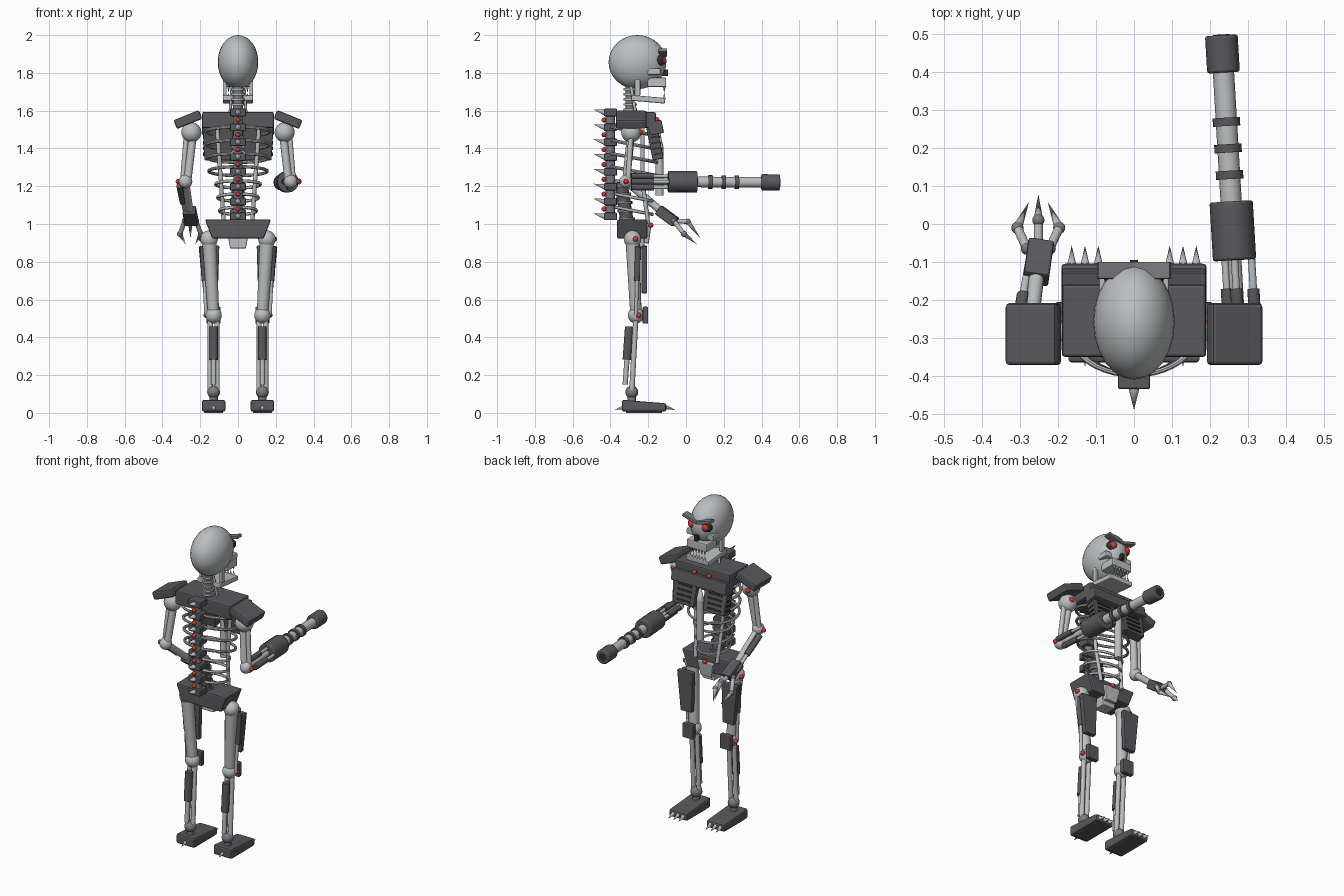
import bpy, math
from mathutils import Vector

default_cube = bpy.data.objects.get("Cube")
if default_cube:
    bpy.data.objects.remove(default_cube, do_unlink=True)


def material(name, red, green, blue):
    mat = bpy.data.materials.new(name)
    mat.use_nodes = True
    colour = (red, green, blue, 1)
    mat.diffuse_color = colour
    mat.node_tree.nodes["Principled BSDF"].inputs["Base Color"].default_value = colour
    return mat


STEEL = material("light steel", .5, .52, .53)
DARK = material("dark armour", .1, .1, .11)
JOINT = material("joint steel", .2, .2, .22)
BLACK = material("vent black", .03, .03, .03)
RED = material("red light", .65, .04, .02)
UP, FRONT, ACROSS = Vector((0, 0, 1)), Vector((0, 1, 0)), Vector((1, 0, 0))


def finish(name, mat, smooth=True):
    part = bpy.context.object
    part.name = part.data.name = name
    part.data.materials.append(mat)
    if smooth:
        bpy.ops.object.shade_smooth_by_angle()
    return part


def add_bevel(part, width):
    modifier = part.modifiers.new("edge bevel", "BEVEL")
    modifier.width, modifier.segments = width, 2


def box(name, place, size, mat=DARK, tilt=0, roll=0, turn=0, taper=1, bevel=.006):
    """Box tilted in degrees; taper narrows its lower end."""
    bpy.ops.mesh.primitive_cube_add(size=1, location=place,
                                    rotation=[math.radians(angle) for angle in (tilt, roll, turn)])
    part = finish(name, mat, smooth=False)
    for vert in part.data.vertices:
        if vert.co.z < 0:
            vert.co.x *= taper
        vert.co = [coord * length for coord, length in zip(vert.co, size)]
    if bevel:
        add_bevel(part, bevel)
    return part


def rod(name, start, end, radius, mat=STEEL, end_radius=None):
    """Cylinder between two points, or a cone if end_radius is given."""
    start, end = Vector(start), Vector(end)
    axis = end - start
    bpy.ops.mesh.primitive_cone_add(vertices=16, radius1=radius,
                                    radius2=radius if end_radius is None else end_radius,
                                    depth=axis.length, location=(start + end) / 2,
                                    rotation=axis.to_track_quat("Z", "Y").to_euler())
    return finish(name, mat)


def spike(name, start, direction, radius):
    return rod(name, start, Vector(start) + Vector(direction), radius, STEEL, 0)


def ball(name, place, radius, mat=STEEL, stretch=(1, 1, 1)):
    bpy.ops.mesh.primitive_uv_sphere_add(segments=24, ring_count=16, radius=radius, location=place)
    bpy.context.object.scale = stretch
    return finish(name, mat)


def light(name, place, radius=.014):
    return ball(name + "_light", place, radius, RED)


def piston(name, start, end, radius, split=.5):
    """Dark sleeve on the first part of a line, thin rod on the rest."""
    start, end = Vector(start), Vector(end)
    middle = start.lerp(end, split)
    rod(name + "_sleeve", start, middle, radius, DARK)
    rod(name + "_piston", middle, end, radius * .6)


# Skull, jaws and teeth
SKULL = Vector((0, -.257, 1.857))
ball("skull", SKULL, .143, STEEL, (.75, 1.07, 1))
box("upper_jaw", (0, -.155, 1.75), (.14, .1, .05), STEEL)
box("lower_jaw", (0, -.2, 1.66), (.16, .18, .03), STEEL, tilt=-5)
box("nose_hole", (0, -.11, 1.8), (.02, .03, .035), BLACK, bevel=0)
for index in range(6):
    root = Vector((.02 * (index - 2.5), -.115, 1.73))
    spike("upper_tooth", root, -UP * .035, .008)
    spike("lower_tooth", root - UP * .065, UP * .03, .007)

# Neck
NECK = Vector((0, -.295, 1.55))
rod("neck", NECK, NECK + UP * .2, .026, JOINT)
for index in range(5):
    base = NECK + UP * (.05 + index * .027)
    rod("neck_ring", base, base + UP * .012, .035)

# Spine: plates, spikes and lights
SPINE = Vector((0, -.4, 1.04))
STEP = .0786
rod("spine_core", SPINE, SPINE + UP * STEP * 7, .025, JOINT)
for index in range(8):
    place = SPINE + UP * STEP * index
    box("vertebra", place, (.085, .07, .04))
    spike("spine_spike", place - FRONT * .03, UP * .016 - FRONT * .06, .015)
    if index < 7:
        light("spine", place - FRONT * .034 + UP * STEP / 2, .013)
WAIST = Vector((0, -.31, 1))
LOWER_TOP = Vector((0, -.345, 1.22))
rod("lower_spine", WAIST, LOWER_TOP, .035, DARK)
for index in range(5):
    start = WAIST.lerp(LOWER_TOP, (index + .4) / 5)
    rod("lower_spine_ring", start, start + UP * .016, .043, JOINT)

# Rib cage and sternum
for index in range(7):
    upper = index < 4
    width = .17 - .005 * index if upper else .16 - .01 * index
    bpy.ops.mesh.primitive_torus_add(major_segments=40, minor_segments=8, major_radius=1, minor_radius=.055,
                                     location=(0, -.275, 1.49 - .07 * index), rotation=(-.19, 0, 0))
    finish("rib", STEEL).scale = (width, .125 if upper else .1, .16)
STERNUM = Vector((0, -.14, 1.15))
rod("sternum", STERNUM, STERNUM + UP * .25, .022)
spike("sternum_tip", STERNUM + UP * .25, UP * .1, .022)

# Collar and pelvis
box("collar", (0, -.255, 1.55), (.38, .19, .085), bevel=.008)
box("breastplate_top", (0, -.16, 1.51), (.38, .075, .07), tilt=11)
PELVIS = Vector((0, -.285, .973))
box("pelvis", PELVIS, (.35, .16, .1), taper=.78, bevel=.008)
box("pelvis_front_plate", PELVIS + FRONT * .077 - UP * .03, (.11, .035, .09), STEEL, tilt=-8, taper=.7)
box("pelvis_keel", PELVIS + FRONT * .025 - UP * .068, (.11, .08, .07), STEEL, taper=.75)
light("pelvis", PELVIS + FRONT * .098 + UP * .02)

ELBOWS = {}
for side, sign in (("left_", 1), ("right_", -1)):
    out = ACROSS * sign

    # Face and neck details
    eye = SKULL + out * .048 + FRONT * .115 + UP * .01
    ball(side + "eye_socket", eye, .031, BLACK)
    light(side + "eye", eye + FRONT * .016, .022)
    box(side + "brow", eye + FRONT * .02 + UP * .04, (.1, .045, .018), JOINT, roll=-16 * sign, bevel=.003)
    box(side + "cheekbone", eye + out * .022 - FRONT * .028 - UP * .06, (.045, .07, .035), STEEL)
    box(side + "jaw_hinge", SKULL + out * .07 - UP * .13, (.02, .03, .1), STEEL)
    rod(side + "neck_piston", NECK + out * .045 + FRONT * .035, NECK + out * .03 + UP * .2, .008)

    # Torso struts
    strut_middle = WAIST + out * .09 + FRONT * .08 + UP * .22
    rod(side + "torso_strut", strut_middle + out * .02 + UP * .28, strut_middle, .011)
    rod(side + "waist_strut", strut_middle, WAIST + out * .075 + FRONT * .11, .011)

    # Breastplate half with vents
    plate = out * .105 + Vector((0, -.165, 1.43))
    box(side + "breastplate", plate, (.165, .058, .18), tilt=11, taper=.88)
    for row in range(4):
        height = row * .03 - .06
        slot = plate + UP * height - FRONT * height * math.tan(math.radians(11))
        box(side + "vent", slot + FRONT * .03, (.095, .009, .011), BLACK, tilt=11, bevel=0)
        box(side + "side_vent", slot + out * .077, (.009, .04, .01), BLACK, tilt=11, bevel=0)
    light(side + "chest", out * .05 + Vector((0, -.155, 1.552)))

    # Shoulder and upper arm
    shoulder = out * .247 + Vector((0, -.29, 1.485))
    elbow = ELBOWS[side] = out * .278 + Vector((0, -.317, 1.225))
    box(side + "shoulder_pad", shoulder + out * .018 + UP * .068, (.145, .163, .05), roll=22 * sign, bevel=.01)
    ball(side + "shoulder", shoulder, .053)
    light(side + "shoulder", shoulder + FRONT * .045 + out * .01, .017)
    rod(side + "upper_arm", shoulder - out * .01, elbow - out * .01, .021)
    rod(side + "arm_piston", shoulder + out * .025, elbow + out * .015 + FRONT * .01, .014)
    ball(side + "elbow", elbow, .036)
    light(side + "elbow", elbow + out * .038)

    # Leg joints and lights
    hip = out * .153 + Vector((0, -.283, .92))
    knee = out * .129 + Vector((0, -.265, .517))
    ankle = out * .129 + Vector((0, -.287, .11))
    for name, place, radius in (("hip", hip, .046), ("knee", knee, .043)):
        ball(side + name, place, radius)
        light(side + name, place + out * .04 + FRONT * .015)
    ball(side + "ankle", ankle, .034, JOINT)

    # Thigh and shin
    rod(side + "thigh", hip, knee, .038, STEEL, .03)
    box(side + "thigh_plate", hip.lerp(knee, .4) + out * .006 + FRONT * .055, (.11, .03, .25),
        roll=2 * sign, taper=.7)
    piston(side + "thigh", hip + out * .033 + FRONT * .03 - UP * .04, knee + out * .04, .016)
    box(side + "kneecap", knee + FRONT * .05, (.075, .03, .09))
    for shift in (-.018, .018):
        rod(side + "shin", knee + ACROSS * shift, ankle + ACROSS * shift, .014)
    piston(side + "calf", knee - FRONT * .035 - UP * .06, ankle - FRONT * .035 + UP * .04, .023, .57)
    rod(side + "ankle_post", ankle, ankle - UP * .06, .022, JOINT)

    # Foot wedge with claws
    sole = ankle + FRONT * .065 - UP * .104
    box(side + "sole", sole, (.1, .19, .012), bevel=.002)
    foot = box(side + "foot", sole + UP * .032, (.125, .235, .062), bevel=.01)
    for vert in foot.data.vertices:
        if vert.co.y > 0 and vert.co.z > 0:
            vert.co.z -= .018
    for toe in (-1, 0, 1):
        spike(side + "toe_claw", sole + ACROSS * toe * .035 + FRONT * .11 + UP * .025, FRONT * .055 - UP * .015, .013)
    spike(side + "heel_spike", sole - FRONT * .105 + UP * .025, -FRONT * .05 - UP * .015, .012)

# Gun forearm along one straight axis
ELBOW, MUZZLE = ELBOWS["left_"], Vector((.23, .497, 1.22))
AXIS = (MUZZLE - ELBOW).normalized()


def along(front):
    return ELBOW + AXIS * (front - ELBOW.y)


rod("gun_forearm", ELBOW, along(-.09), .018)
for offset in (ACROSS * .045, -ACROSS * .025, UP * .03, -UP * .03):
    piston("gun_forearm", along(-.29) + offset, along(-.09) + offset, .016, .6)
add_bevel(rod("gun_body", along(-.095), along(.06), .057, DARK), .006)
rod("gun_barrel", along(.05), along(.42), .028)
for front in (.13, .2, .27):
    rod("barrel_ring", along(front) - AXIS * .011, along(front) + AXIS * .011, .036, DARK)
add_bevel(rod("gun_muzzle", along(.4), MUZZLE, .043, DARK), .006)
rod("muzzle_bore", MUZZLE - AXIS * .01, MUZZLE + AXIS * .002, .022, BLACK)

# Claw forearm, palm and fingers
ELBOW, PALM = ELBOWS["right_"], Vector((-.252, -.1, 1.042))
rod("claw_forearm", ELBOW, PALM, .02)
for shift in (-.035, -.005):
    piston("claw", ELBOW.lerp(PALM, .12) + ACROSS * shift, PALM + ACROSS * shift * .7, .017, .55)
box("palm", PALM, (.068, .115, .055), tilt=-36, turn=-8)
for spread in (-1, 0, 1):
    bend = abs(spread)
    knuckle = PALM + ACROSS * spread * .03 + FRONT * .035 - UP * .025
    middle = PALM + ACROSS * spread * .055 + FRONT * (.11 - .02 * bend) - UP * (.03 + .065 * bend)
    tip = PALM + ACROSS * spread * .025 + FRONT * (.178 - .02 * bend) - UP * (.12 + .03 * bend)
    rod("finger_bone", knuckle, middle, .012)
    spike("finger_claw", middle, tip - middle, .013)
    for joint in (knuckle, middle):
        ball("finger_knuckle", joint, .016, JOINT)
